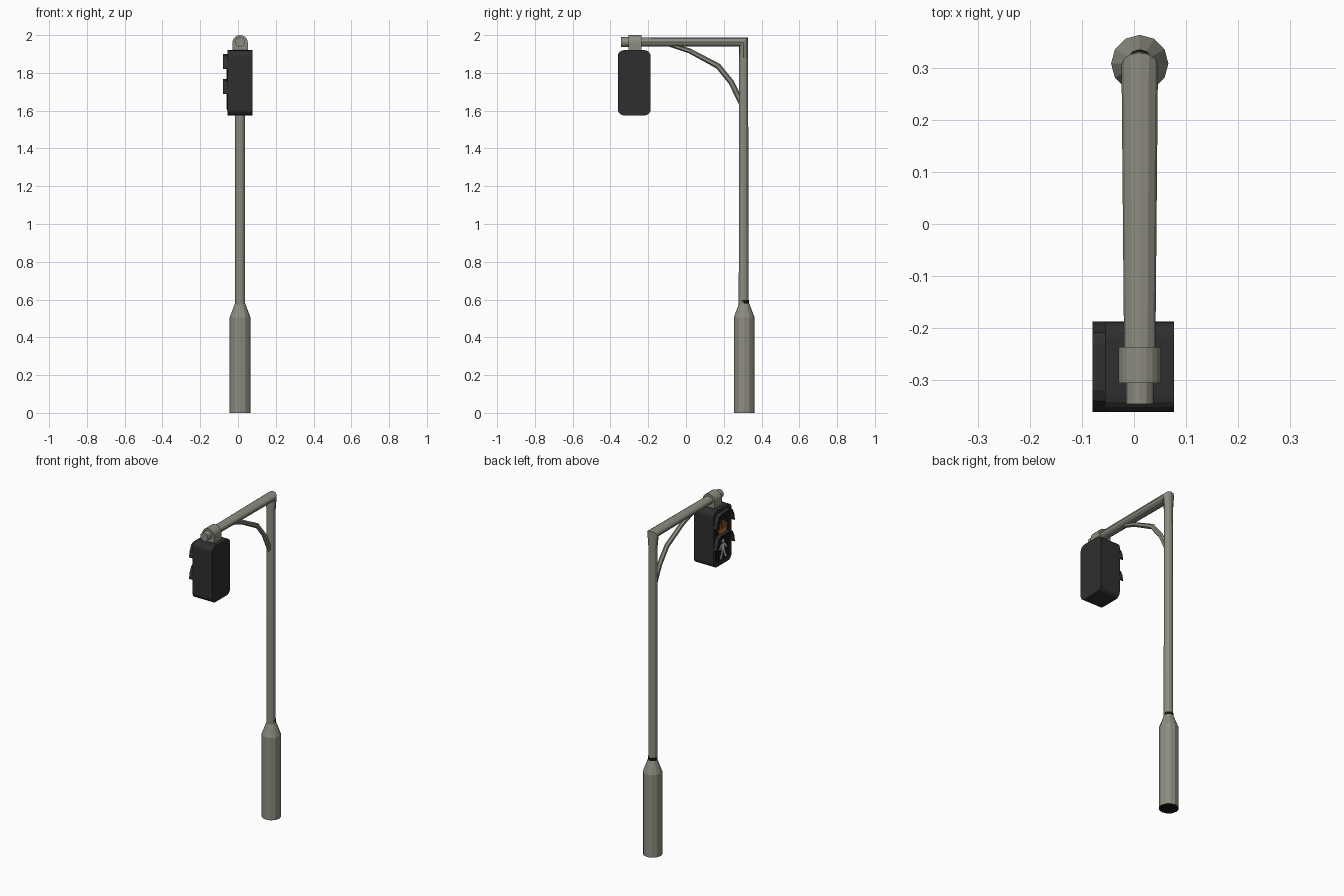
import bpy, bmesh, math
from mathutils import Vector

if "Cube" in bpy.data.objects:
    bpy.data.objects.remove(bpy.data.objects["Cube"])

CX = 0.011      # pole axis x
PY = 0.308      # pole axis y
LY = -0.274     # lamp housing centre y


def material(name, r, g, b):
    m = bpy.data.materials.new(name)
    m.diffuse_color = (r, g, b, 1)
    m.use_nodes = True
    m.node_tree.nodes["Principled BSDF"].inputs["Base Color"].default_value = m.diffuse_color
    return m


METAL = material("grey_green_metal", 0.27, 0.265, 0.22)
BLACK = material("housing_black", 0.028, 0.028, 0.028)
DARK = material("deep_black", 0.008, 0.008, 0.008)
ORANGE = material("signal_orange", 0.55, 0.16, 0.03)
WHITE = material("signal_white", 0.6, 0.6, 0.58)


def finish(name, bm, *mats):
    bmesh.ops.recalc_face_normals(bm, faces=bm.faces)
    me = bpy.data.meshes.new(name)
    bm.to_mesh(me)
    bm.free()
    for m in mats:
        me.materials.append(m)
    ob = bpy.data.objects.new(name, me)
    bpy.context.collection.objects.link(ob)
    return ob


def sweep(name, path, sides, *mats):
    """Tube along (y, z, x radius, in-plane radius) points with mitred bends."""
    bm = bmesh.new()
    p = [Vector((a[0], a[1])) for a in path]
    rings = []
    for i, (y, z, rx, rn) in enumerate(path):
        d0 = (p[i] - p[i - 1]).normalized() if i else (p[1] - p[0]).normalized()
        d1 = (p[i + 1] - p[i]).normalized() if i < len(p) - 1 else d0
        t = (d0 + d1).normalized()
        n = Vector((t.y, -t.x)) / t.dot(d0)
        ring = []
        for k in range(sides):
            a = math.tau * k / sides
            q = p[i] + n * rn * math.cos(a)
            ring.append(bm.verts.new((CX + rx * math.sin(a), q.x, q.y)))
        rings.append(ring)
    for a, b in zip(rings, rings[1:]):
        for k in range(sides):
            j = (k + 1) % sides
            bm.faces.new((a[k], a[j], b[j], b[k]))
    bm.faces.new(rings[0])
    bm.faces.new(rings[-1])
    return finish(name, bm, *mats)


def prism(name, outlines, lo, hi, mat, axis="x"):
    """Extrude outlines in the (y,z) plane along x, or (x,z) along y."""
    bm = bmesh.new()
    for pts in outlines:
        def ring(d):
            return [bm.verts.new((d, u, v) if axis == "x" else (u, d, v)) for u, v in pts]
        a, b = ring(lo), ring(hi)
        bm.faces.new(a)
        bm.faces.new(b)
        for k in range(len(a)):
            j = (k + 1) % len(a)
            bm.faces.new((a[k], a[j], b[j], b[k]))
    return finish(name, bm, mat)


def rounded(y0, y1, z0, z1, r, n=4):
    pts = []
    for q, (cy, cz) in enumerate([(y1 - r, z1 - r), (y0 + r, z1 - r),
                                  (y0 + r, z0 + r), (y1 - r, z0 + r)]):
        for k in range(n + 1):
            a = math.pi / 2 * (q + k / n)
            pts.append((cy + r * math.cos(a), cz + r * math.sin(a)))
    return pts


def limb(y0, z0, y1, z1, w):
    """Flat stroke between two points of a pictogram."""
    d = Vector((y1 - y0, z1 - z0)).normalized() * w / 2
    return [(y0 - d.y, z0 + d.x), (y0 + d.y, z0 - d.x),
            (y1 + d.y, z1 - d.x), (y1 - d.y, z1 + d.x)]


# pole base with sloped shoulder, dark underside
base = sweep("pole_base", [(PY, 0, .055, .055), (PY, .505, .055, .055),
                           (PY, .58, .027, .027)], 12, METAL, DARK)
for f in base.data.polygons:
    if f.normal.z < -0.9:
        f.material_index = 1

# dark joint ring above the shoulder
sweep("joint_ring", [(PY, .577, .0268, .0268), (PY, .597, .0268, .0268)], 12, DARK)

# upright and arm as one mitred tube
sweep("pole_and_arm", [(PY - .003, .57, .026, .026), (PY - .003, 1.88, .026, .024),
                       (PY - .003, 1.963, .035, .024), (-.25, 1.963, .03, .024)], 12, METAL)
sweep("arm_end_cap", [(-.24, 1.963, .026, .026), (-.345, 1.963, .026, .026)], 12, METAL)

# curved brace under the arm
sweep("curved_brace", [(-.09, 1.952, .014, .012), (.02, 1.916, .014, .013),
                       (.17, 1.836, .014, .015), (.24, 1.75, .014, .015),
                       (.298, 1.63, .014, .015)], 6, METAL)

# hanger collar: arched block over the arm
arch = [(CX + .041 * math.cos(a), 1.959 + .041 * math.sin(a))
        for a in [math.pi * k / 10 for k in range(11)]]
prism("hanger_collar", [arch + [(CX - .041, 1.91), (CX + .041, 1.91)]],
      -.305, -.236, METAL, "y")

# signal housing and its recessed-looking display panel on the -x side
prism("signal_housing", [rounded(LY - .087, LY + .087, 1.575, 1.92, .032)], -.056, .077, BLACK)
prism("display_panel", [rounded(LY - .066, LY + .066, 1.6, 1.895, .02)], -.058, -.055, DARK)

# flared hoods over each light
for label, top in (("upper", 1.9), ("lower", 1.768)):
    half = [(.087, top - .08), (.08, top - .04), (.066, top - .01), (.045, top)]
    inner = [(.08, top - .08), (.073, top - .043), (.061, top - .017), (.043, top - .008)]
    outline = ([(LY - y, z) for y, z in half] + [(LY + y, z) for y, z in reversed(half)]
               + [(LY + y, z) for y, z in inner] + [(LY - y, z) for y, z in reversed(inner)])
    prism(label + "_hood", [outline], -.08, -.05, BLACK)

# orange raised hand: palm, fingers, thumb
hz = 1.775
hand = [[(LY - .03, hz + .02), (LY + .03, hz + .02), (LY + .03, hz),
         (LY + .018, hz - .03), (LY - .018, hz - .03), (LY - .03, hz)]]
for k, h in enumerate((.05, .066, .07, .055)):
    y = LY - .0245 + k * .0163
    hand.append(limb(y, hz + .02, y, hz + h, .011))
hand.append(limb(LY + .022, hz - .02, LY + .048, hz + .025, .013))
prism("hand_symbol", hand, -.0605, -.0575, ORANGE)

# white walking figure: head, torso, legs, arms
wz = 1.667
head = [(LY + .012 * math.cos(math.tau * k / 8), wz + .05 + .012 * math.sin(math.tau * k / 8))
        for k in range(8)]
prism("walker_symbol", [head,
                        limb(LY, wz + .036, LY, wz - .008, .028),
                        limb(LY - .005, wz - .008, LY - .028, wz - .055, .014),
                        limb(LY + .005, wz - .008, LY + .024, wz - .055, .014),
                        limb(LY - .012, wz + .032, LY - .034, wz + .002, .01),
                        limb(LY + .012, wz + .032, LY + .034, wz + .006, .01)],
      -.0605, -.0575, WHITE)
